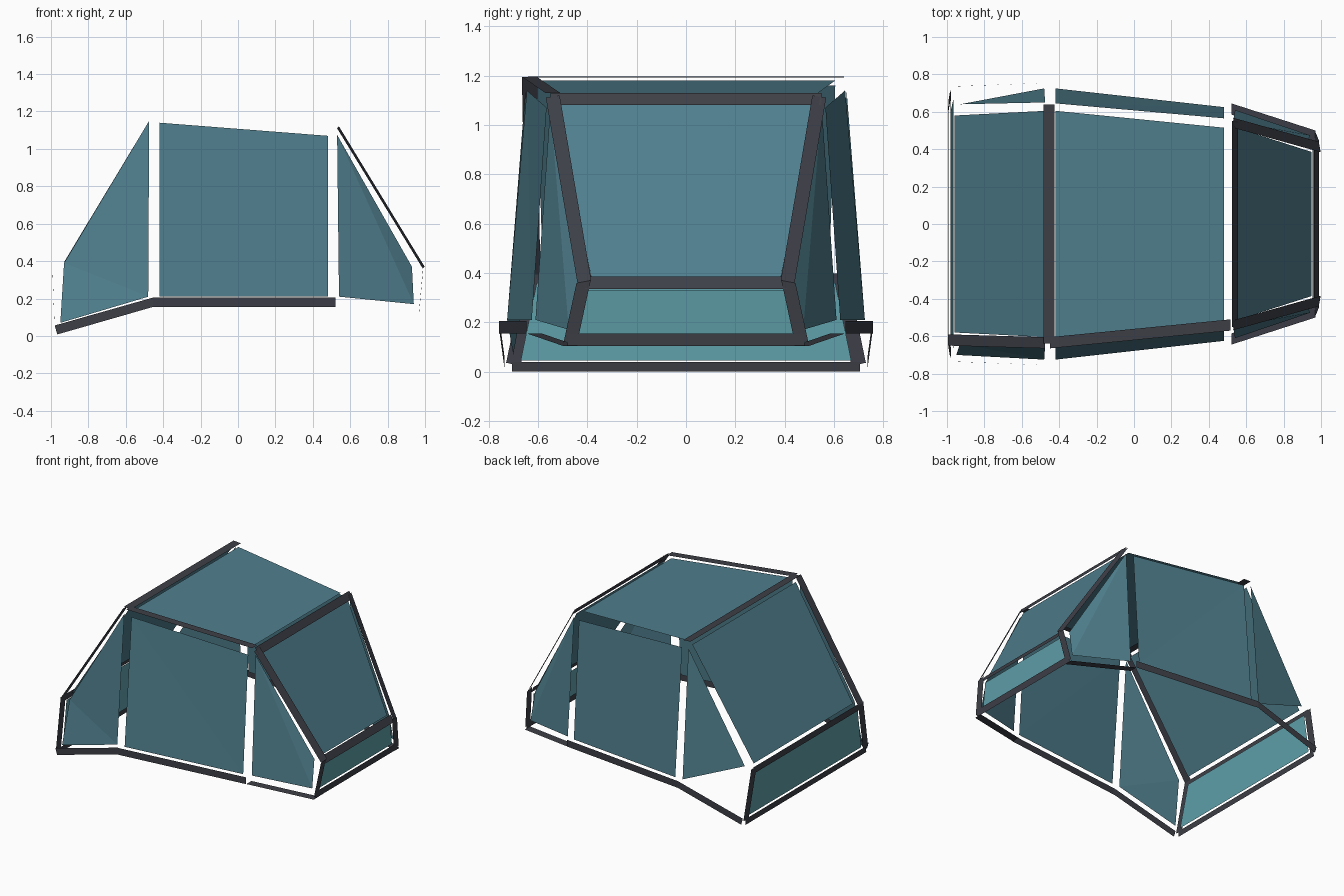
import bpy
from mathutils import Vector

if "Cube" in bpy.data.objects:
    bpy.data.objects.remove(bpy.data.objects["Cube"])


def material(name, rgb):
    m = bpy.data.materials.new(name)
    m.diffuse_color = (*rgb, 1.0)
    m.use_nodes = True
    m.node_tree.nodes["Principled BSDF"].inputs["Base Color"].default_value = m.diffuse_color
    return m


GLASS = material("blue grey glass", (0.080, 0.212, 0.270))
PALE = material("pale teal glass", (0.112, 0.345, 0.395))
FRAME = material("dark frame", (0.047, 0.050, 0.063))


def panel(name, pts, mat, both_sides=False):
    """Thin sheet through pts; optionally repeated on the +y side."""
    for side in ((1, -1) if both_sides else (1,)):
        p = [Vector((x, y * side, z)) for x, y, z in pts]
        if len(p) == 4:    # fold along the second diagonal, as the sheets are slightly bent
            faces = [(0, 1, 3), (1, 2, 3)]
        else:
            faces = [(0, 1, 2)]
        if side < 0:
            faces = [f[::-1] for f in faces]
        mesh = bpy.data.meshes.new(name)
        mesh.from_pydata(p, [], faces)
        mesh.materials.append(mat)
        bpy.context.collection.objects.link(bpy.data.objects.new(name, mesh))


def across(x, z, y):
    """The two end points of a level line across the model."""
    return [(x, -y, z), (x, y, z)]


def sheet(name, low, high, mat):
    """Symmetric sheet between a lower and an upper level line, each (x, z, half_width)."""
    panel(name, across(*low) + across(*high)[::-1], mat)


def strip(name, a, b, wa, wb=None, both_sides=False):
    """Flat ribbon from a to b; wa and wb are the half-width vectors at each end."""
    a, b, wa = Vector(a), Vector(b), Vector(wa)
    wb = Vector(wb) if wb else wa
    panel(name, [a - wa, b - wb, b + wb, a + wa], FRAME, both_sides)


# Roof, sloping end panes and the short panes under them
sheet("roof_pane", (0.48, 1.115, 0.515), (-0.42, 1.18, 0.605), GLASS)
sheet("rear_sloping_pane", (-0.96, 0.40, 0.58), (-0.475, 1.16, 0.605), GLASS)
sheet("front_sloping_pane", (0.95, 0.385, 0.385), (0.53, 1.09, 0.52), GLASS)
sheet("rear_lower_pane", (-0.965, 0.045, 0.67), (-0.98, 0.36, 0.605), PALE)
sheet("front_lower_pane", (0.955, 0.155, 0.435), (0.97, 0.33, 0.395), PALE)

# Side panes
panel("middle_side_pane", [(-0.42, -0.725, 0.21), (0.48, -0.625, 0.21),
                           (0.48, -0.565, 1.07), (-0.42, -0.645, 1.14)], GLASS, True)
panel("front_side_pane", [(0.54, -0.61, 0.21), (0.94, -0.475, 0.17),
                          (0.93, -0.435, 0.37), (0.53, -0.55, 1.075)], GLASS, True)
# The left rear pane is whole, the right rear one is a half triangle
panel("rear_side_pane", [(-0.95, -0.70, 0.07), (-0.48, -0.725, 0.21),
                         (-0.475, -0.65, 1.15), (-0.93, -0.64, 0.39)], GLASS)
panel("rear_side_half_pane", [(-0.48, 0.725, 0.21), (-0.93, 0.64, 0.395),
                              (-0.475, 0.65, 1.15)], GLASS)

# Frame along the roof, present on one side only
strip("roof_cross_frame", (-0.455, -0.64, 1.195), (-0.455, 0.64, 1.195), (0.03, 0, -0.002))
strip("roof_edge_frame", (-0.45, -0.635, 1.195), (0.515, -0.54, 1.13), (0, 0.03, 0))
strip("rear_sloping_frame", (-0.995, -0.62, 0.39), (-0.475, -0.635, 1.195), (0, 0.03, 0))

# Frame round the front sloping pane
strip("front_sloping_frame", (0.535, -0.54, 1.115), (0.993, -0.412, 0.365),
      (0.005, 0.028, 0.005), both_sides=True)
strip("front_top_frame", (0.54, -0.55, 1.105), (0.54, 0.55, 1.105), (0.015, 0, -0.025))
strip("front_middle_frame", (0.975, -0.41, 0.36), (0.975, 0.41, 0.36), (0.013, 0, -0.025))

# Frame round the front lower pane
strip("front_lower_side_frame", (0.99, -0.415, 0.365), (0.968, -0.467, 0.125),
      (0, 0.029, 0.006), both_sides=True)
strip("front_lower_bar", (0.97, -0.48, 0.13), (0.97, 0.48, 0.13), (0.002, 0, 0.025))

# Frame round the rear lower pane
strip("rear_lower_side_frame", (-0.993, -0.625, 0.39), (-0.98, -0.70, 0.03),
      (0, 0.029, -0.006), both_sides=True)
strip("rear_lower_bar", (-0.98, -0.705, 0.02), (-0.98, 0.705, 0.02), (0.002, 0, 0.02))
strip("rear_upper_bar", (-0.993, -0.63, 0.375), (-0.993, 0.63, 0.375), (0.001, 0, 0.023))

# Sill frame along the bottom of both sides
strip("rear_sill_frame", (-0.973, -0.735, 0.032), (-0.455, -0.755, 0.18),
      (-0.007, 0, 0.024), (0, 0, 0.025), both_sides=True)
strip("middle_sill_frame", (-0.455, -0.757, 0.18), (0.52, -0.647, 0.18),
      (0, 0, 0.025), both_sides=True)
strip("front_sill_frame", (0.52, -0.615, 0.155), (0.97, -0.47, 0.105),
      (0, 0.03, 0), both_sides=True)
